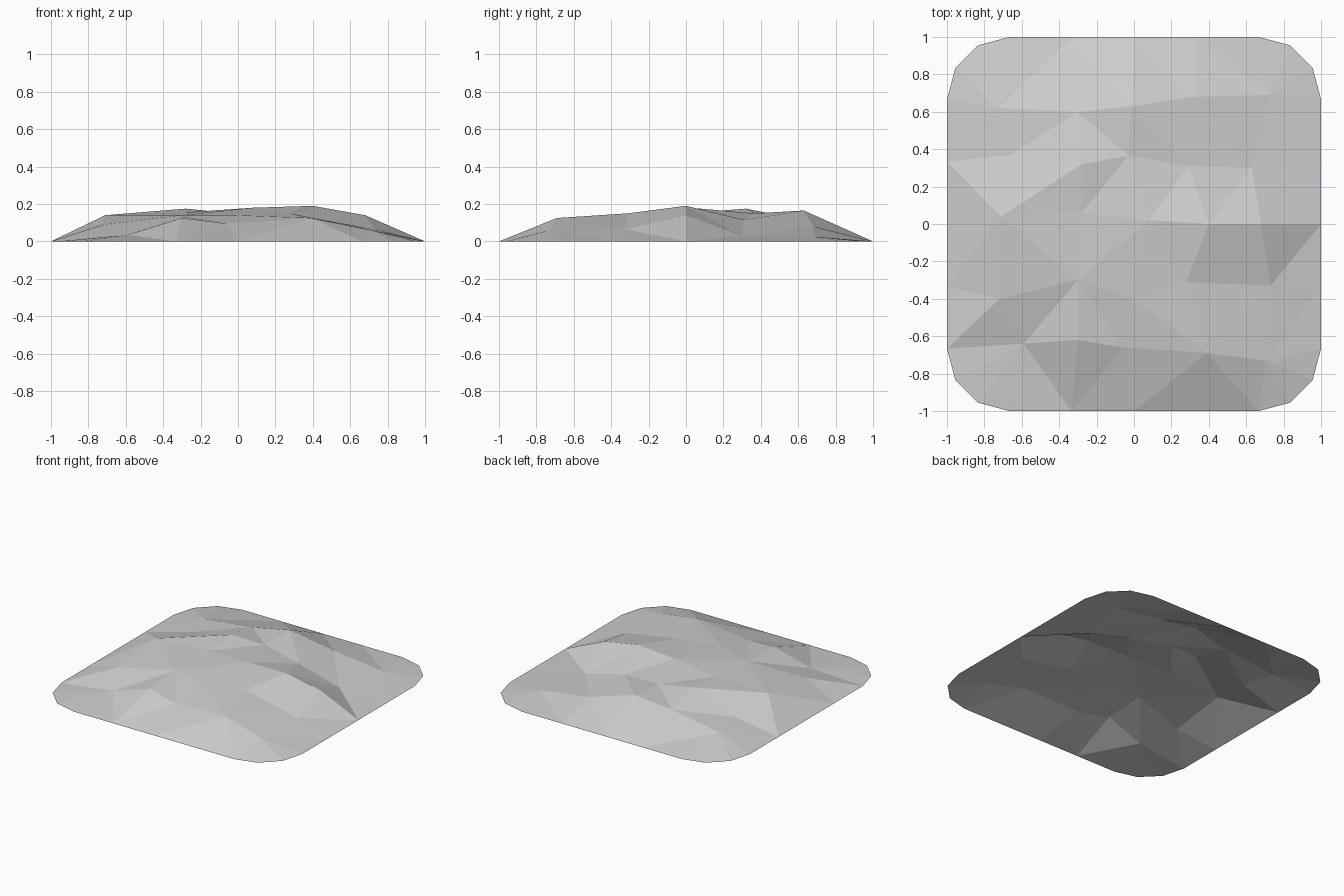
import bpy
import bmesh
import math

default_cube = bpy.data.objects.get("Cube")
if default_cube:
    bpy.data.objects.remove(default_cube, do_unlink=True)

# Hill points inside the tile, in hundredths, rows run from front to back
HILL_ROWS = [
    [(-59, -64, 3.5), (-30, -62, 12.5), (-6, -66, 9.5), (39, -69, 12.5), (71, -73, 6)],
    [(-72, -40, 9), (-30, -30, 14), (-1, -40, 14), (28, -31, 15), (73, -33, 6.5)],
    [(-71, 4, 14), (-28, 6, 15.5), (8, 2, 18), (40, 0, 19), (68, 0, 14)],
    [(-66, 37, 7.5), (-28, 32, 17.5), (-3, 36.5, 15), (29, 31, 11.5), (63, 30, 3)],
    [(-72, 62, 6.5), (-30, 60, 12), (-1, 63, 16.5), (32, 68, 8), (73, 69, 2.5)],
]

# Direction in which each grid cell is split, rows run from front to back
SPLITS = ["-\\//\\-", "//\\\\//", "/\\/\\\\/", "\\////\\", "//\\\\\\\\", "-/\\\\\\-"]
CELLS = len(SPLITS)


def make_material(name, color):
    material = bpy.data.materials.new(name)
    material.use_nodes = True
    material.diffuse_color = color
    shader = next(n for n in material.node_tree.nodes if n.type == "BSDF_PRINCIPLED")
    shader.inputs["Base Color"].default_value = color
    shader.inputs["Roughness"].default_value = 0.9
    return material


def is_corner(column, row):
    return column in (0, CELLS) and row in (0, CELLS)


def add_face(mesh, corners):
    face = mesh.faces.new(corners)
    face.normal_update()
    if face.normal.z < 0:
        face.normal_flip()


def grid_position(column, row):
    # Border points lie evenly on the ground, the others follow the hill rows
    if column in (0, CELLS) or row in (0, CELLS):
        return (2 * column / CELLS - 1, 2 * row / CELLS - 1, 0)
    return tuple(value / 100 for value in HILL_ROWS[row - 1][column - 1])


def add_rounded_corner(mesh, grid, side_x, side_y):
    # A fan of triangles from the nearest hill point to a quarter arc
    column = CELLS - 1 if side_x > 0 else 1
    row = CELLS - 1 if side_y > 0 else 1
    radius = 2 / CELLS
    center = 1 - radius
    arc = [grid[CELLS if side_x > 0 else 0, row]]
    for degrees in (30, 60):
        angle = math.radians(degrees)
        x = side_x * (center + radius * math.cos(angle))
        y = side_y * (center + radius * math.sin(angle))
        arc.append(mesh.verts.new((x, y, 0)))
    arc.append(grid[column, CELLS if side_y > 0 else 0])
    for first, second in zip(arc, arc[1:]):
        add_face(mesh, (grid[column, row], first, second))


def build_terrain():
    mesh = bmesh.new()
    grid = {}
    for row in range(CELLS + 1):
        for column in range(CELLS + 1):
            if not is_corner(column, row):
                grid[column, row] = mesh.verts.new(grid_position(column, row))

    # Split every cell into two facets
    for row, splits in enumerate(SPLITS):
        for column, split in enumerate(splits):
            if split == "-":
                continue
            a, b = grid[column, row], grid[column + 1, row]
            c, d = grid[column + 1, row + 1], grid[column, row + 1]
            if split == "/":
                add_face(mesh, (a, b, c))
                add_face(mesh, (a, c, d))
            else:
                add_face(mesh, (a, b, d))
                add_face(mesh, (b, c, d))

    for side_x in (-1, 1):
        for side_y in (-1, 1):
            add_rounded_corner(mesh, grid, side_x, side_y)

    data = bpy.data.meshes.new("terrain_mound")
    mesh.to_mesh(data)
    mesh.free()
    data.materials.append(make_material("stone_grey", (0.62, 0.62, 0.62, 1)))
    mound = bpy.data.objects.new("terrain_mound", data)
    bpy.context.collection.objects.link(mound)


build_terrain()
